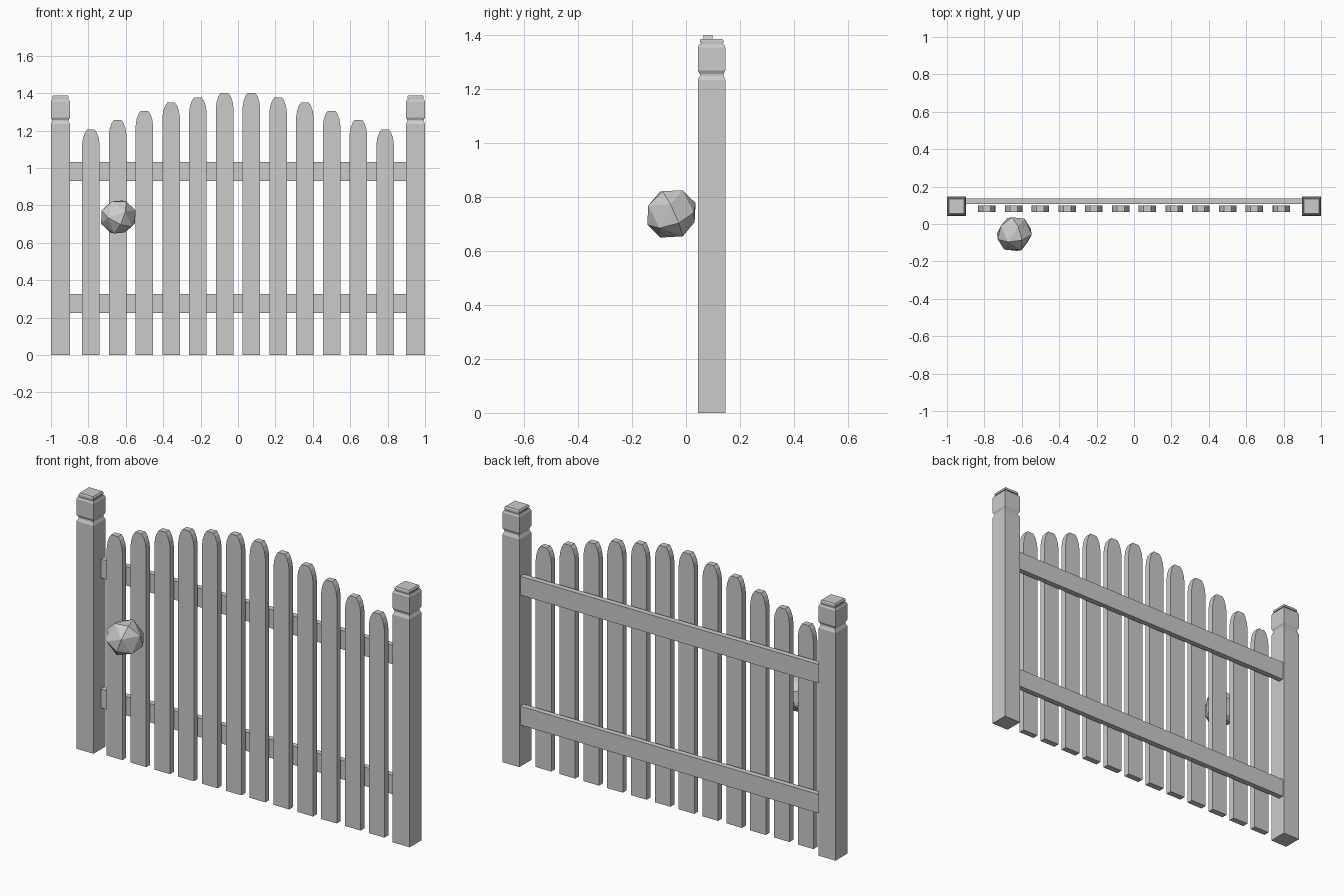
import bpy, bmesh, math
from mathutils import Vector, Euler
from itertools import product

default = bpy.data.objects.get("Cube")
if default:
    bpy.data.objects.remove(default)

grey = bpy.data.materials.new("plain_grey")
grey.use_nodes = True
colour = (0.6, 0.6, 0.6, 1)
grey.diffuse_color = colour
grey.node_tree.nodes["Principled BSDF"].inputs["Base Color"].default_value = colour


def finish(name, bm):
    bmesh.ops.recalc_face_normals(bm, faces=bm.faces)
    mesh = bpy.data.meshes.new(name)
    bm.to_mesh(mesh)
    bm.free()
    mesh.materials.append(grey)
    obj = bpy.data.objects.new(name, mesh)
    bpy.context.collection.objects.link(obj)
    return obj


def slab(name, outline, y0, y1):
    """Extrude a front outline of (x, z) points from y0 back to y1."""
    bm = bmesh.new()
    face = bm.faces.new([bm.verts.new((x, y0, z)) for x, z in outline])
    grown = bmesh.ops.extrude_face_region(bm, geom=[face])
    moved = [v for v in grown["geom"] if isinstance(v, bmesh.types.BMVert)]
    bmesh.ops.translate(bm, verts=moved, vec=(0, y1 - y0, 0))
    return finish(name, bm)


def square_post(name, cx, cy, profile):
    """Stack square rings of (half width, height) and close both ends."""
    bm = bmesh.new()
    corners = ((-1, -1), (1, -1), (1, 1), (-1, 1))
    rings = [[bm.verts.new((cx + sx * r, cy + sy * r, z)) for sx, sy in corners]
             for r, z in profile]
    for low, high in zip(rings, rings[1:]):
        for i in range(4):
            j = (i + 1) % 4
            bm.faces.new((low[i], low[j], high[j], high[i]))
    bm.faces.new(rings[0])
    bm.faces.new(rings[-1])
    return finish(name, bm)


# Posts with a pinched neck, a block head and a stepped cap
post_profile = [(.051, 0), (.051, 1.235), (.044, 1.25), (.044, 1.257),
                (.051, 1.27), (.051, 1.355), (.046, 1.366), (.04, 1.366),
                (.04, 1.372), (.044, 1.372), (.044, 1.381), (.04, 1.387)]
for side, sign in (("left", 1), ("right", -1)):
    square_post(side + "_post", sign * .949, .095, post_profile)

# Horizontal rails behind the pickets
for name, low, high in (("lower_rail", .225, .327), ("upper_rail", .93, 1.032)):
    slab(name, [(-.9, low), (.9, low), (.9, high), (-.9, high)], .107, .137)

# Round-topped pickets, rising towards the middle
heights = [1.402, 1.377, 1.35, 1.305, 1.257, 1.205]
tip = [(.047, -.08), (.042, -.045), (.032, -.017), (.02, 0)]
for step, top in enumerate(heights):
    for side, sign in (("left", 1), ("right", -1)):
        cx = sign * (.0715 + .143 * step)
        half = [(.047, 0)] + [(w, top + d) for w, d in tip]
        outline = [(cx + w, z) for w, z in half]
        outline += [(cx - w, z) for w, z in reversed(half)]
        slab(f"{side}_picket_{step + 1}", outline, .065, .098)

# Faceted ball: a once-divided octahedron, tilted
bm = bmesh.new()
tilt = Euler((.45, .35, .3))
for p in product((-1, 0, 1), repeat=3):
    if 1 <= sum(map(abs, p)) <= 2:
        v = Vector(p).normalized() * .099
        v.rotate(tilt)
        bm.verts.new(v + Vector((-.64, -.054, .738)))
bmesh.ops.convex_hull(bm, input=bm.verts)
finish("knob_ball", bm)
